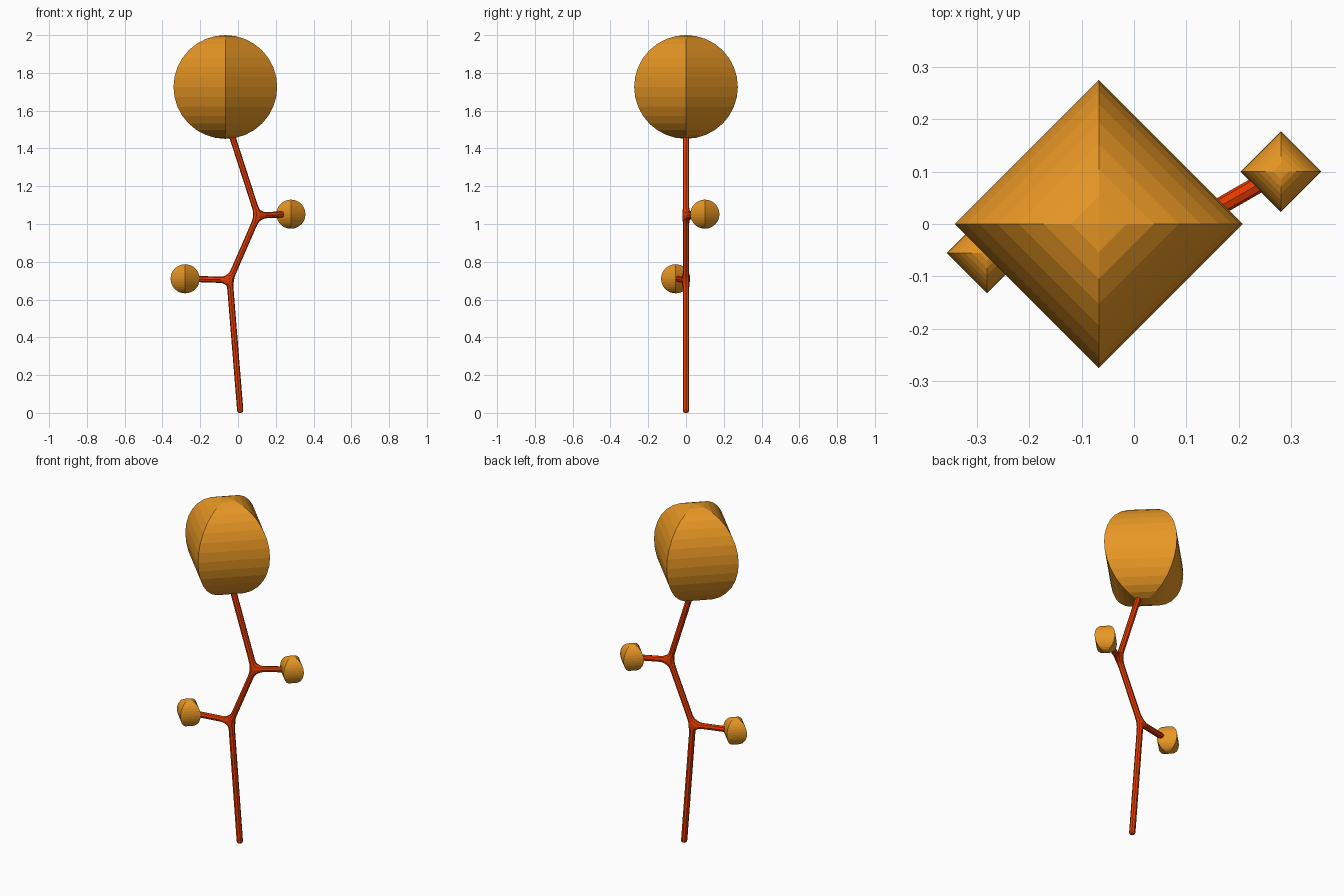
import bpy, bmesh
from mathutils import Vector

if "Cube" in bpy.data.objects:
    bpy.data.objects.remove(bpy.data.objects["Cube"])


def material(name, rgb):
    m = bpy.data.materials.new(name)
    m.diffuse_color = (*rgb, 1)
    m.use_nodes = True
    m.node_tree.nodes["Principled BSDF"].inputs["Base Color"].default_value = m.diffuse_color
    return m


BARK = material("red bark", (0.80, 0.045, 0.0))
LEAF = material("orange foliage", (0.82, 0.315, 0.018))


def add_object(name, mesh, mat):
    ob = bpy.data.objects.new(name, mesh)
    bpy.context.collection.objects.link(ob)
    mesh.materials.append(mat)
    return ob


def foliage(name, centre, radius):
    """Four-sided sphere with round meridians on the x and y axes."""
    bm = bmesh.new()
    bmesh.ops.create_uvsphere(bm, u_segments=4, v_segments=16, radius=radius)
    mesh = bpy.data.meshes.new(name)
    bm.to_mesh(mesh)
    bm.free()
    add_object(name, mesh, LEAF).location = centre


foliage("crown_foliage", (-0.067, 0, 1.7255), 0.2745)
foliage("right_foliage", (0.28, 0.10, 1.052), 0.077)
foliage("left_foliage", (-0.280, -0.055, 0.71), 0.077)

# trunk and twigs: one branching skeleton with a skin
verts, edges = [Vector((0.013, 0, -0.003))], []


def limb(start, end, step=0.045):
    """Add an evenly divided limb from vertex index start; return its end index."""
    a, b = verts[start].copy(), Vector(end)
    n = max(2, round((b - a).length / step))
    prev = start
    for i in range(1, n + 1):
        verts.append(a.lerp(b, i / n))
        edges.append((prev, len(verts) - 1))
        prev = len(verts) - 1
    return prev


low = limb(0, (-0.044, 0, 0.703))
high = limb(low, (0.105, 0, 1.045))
limb(high, (-0.06, 0, 1.555))
limb(low, (-0.25, -0.049, 0.71))
limb(high, (0.25, 0.083, 1.051))

mesh = bpy.data.meshes.new("trunk")
mesh.from_pydata(verts, edges, [])
trunk = add_object("trunk", mesh, BARK)
skin = trunk.modifiers.new("Skin", 'SKIN')
skin.use_smooth_shade = False
skin.branch_smoothing = 0.3
for i, v in enumerate(mesh.skin_vertices[0].data):
    r = 0.026 if i in (low, high) else 0.018
    v.radius = (r, r)
    v.use_root = i == 0
sub = trunk.modifiers.new("Subdivision", 'SUBSURF')
sub.levels = sub.render_levels = 1
